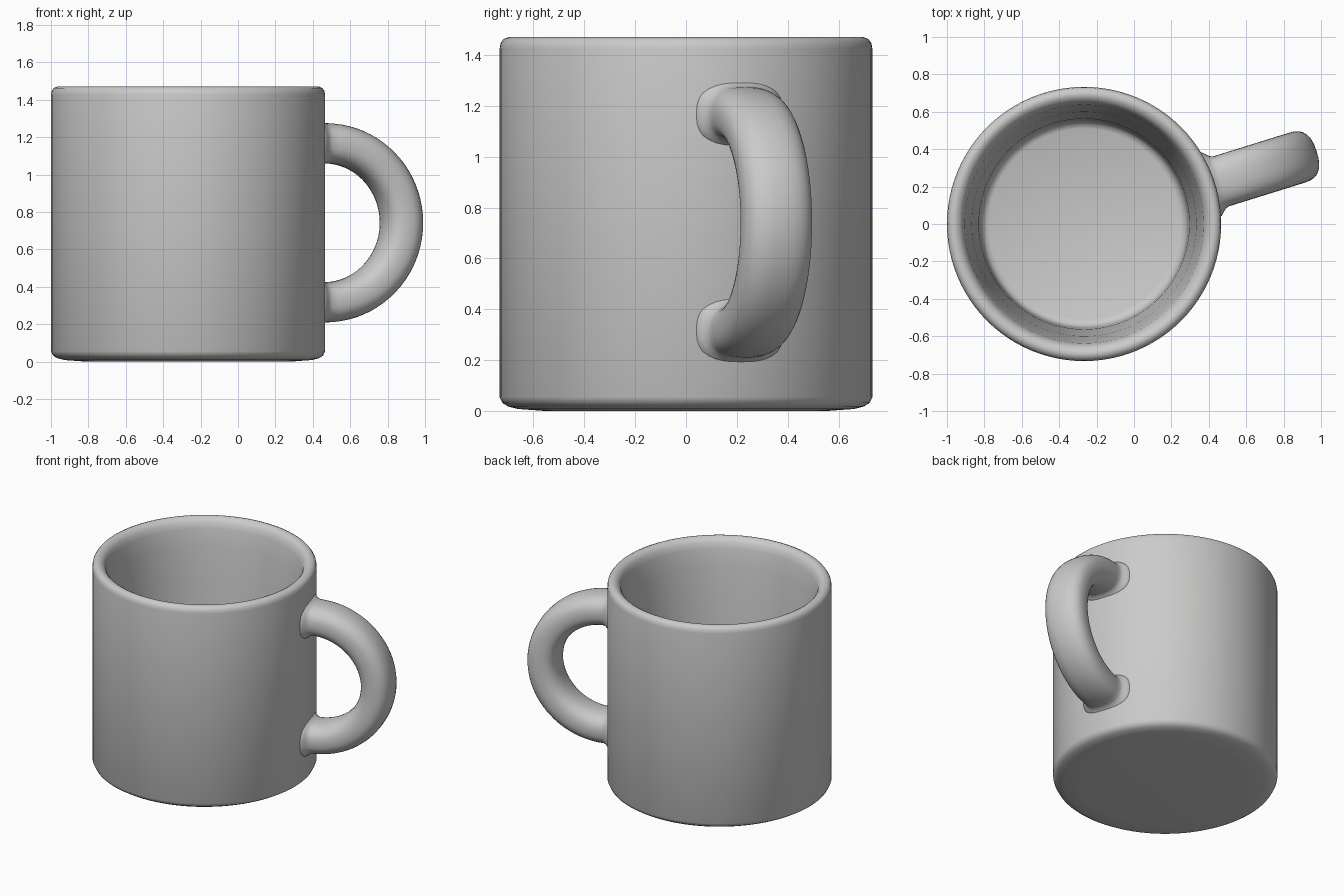
import bpy, bmesh, math
from mathutils import Vector

if "Cube" in bpy.data.objects:
    bpy.data.objects.remove(bpy.data.objects["Cube"])

CX = -0.267                    # cup axis
ANGLE = math.radians(17.3)     # handle direction around the cup

clay = bpy.data.materials.new("grey_ceramic")
clay.diffuse_color = (0.6, 0.595, 0.59, 1)
clay.use_nodes = True
clay.node_tree.nodes["Principled BSDF"].inputs["Base Color"].default_value = clay.diffuse_color


def finish(name, bm, angle):
    bmesh.ops.recalc_face_normals(bm, faces=bm.faces)
    me = bpy.data.meshes.new(name)
    bm.to_mesh(me)
    bm.free()
    ob = bpy.data.objects.new(name, me)
    bpy.context.collection.objects.link(ob)
    me.materials.append(clay)
    bpy.context.view_layer.objects.active = ob
    ob.select_set(True)
    bpy.ops.object.shade_smooth_by_angle(angle=math.radians(angle))
    ob.select_set(False)
    return ob


def skin(bm, rings):
    # bridge consecutive closed rings of points and cap both ends
    rows = [[bm.verts.new(p) for p in r] for r in rings]
    n = len(rows[0])
    for a, b in zip(rows, rows[1:]):
        for i in range(n):
            j = (i + 1) % n
            bm.faces.new((a[i], a[j], b[j], b[i]))
    bm.faces.new(rows[0])
    bm.faces.new(rows[-1])


# cup: lathe profile from the underside, over the rim, down to the inner floor
profile = [(0.55, 0.0), (0.66, 0.008), (0.70, 0.018), (0.722, 0.032), (0.733, 0.055),
           (0.733, 1.425), (0.729, 1.447), (0.718, 1.462), (0.70, 1.47), (0.683, 1.468),
           (0.665, 1.458), (0.65, 1.44), (0.638, 1.40), (0.622, 1.28), (0.60, 1.05),
           (0.58, 0.75), (0.563, 0.45), (0.555, 0.22), (0.55, 0.17), (0.535, 0.145),
           (0.51, 0.135)]
SEG = 96
bm = bmesh.new()
skin(bm, [[Vector((CX + r * math.cos(2 * math.pi * i / SEG),
                   r * math.sin(2 * math.pi * i / SEG), z)) for i in range(SEG)]
          for r, z in profile])
finish("cup", bm, 60)

# handle: rounded section swept round a half ellipse, flared where it meets the wall
radial = Vector((math.cos(ANGLE), math.sin(ANGLE), 0))
side = Vector((-math.sin(ANGLE), math.cos(ANGLE), 0))
D0, RD, RZ, ZC = 0.765, 0.43, 0.425, 0.742
flare = [(0.69, 1.32), (0.715, 1.27), (0.732, 1.15), (0.748, 1.05)]
path = [(d, ZC + RZ, 0.0, 1.0, s) for d, s in flare]      # d, z, tangent d, tangent z, scale
STEPS = 40
path = [(d, z, 1.0, 0.0, s) for d, z, _, _, s in path]
for k in range(STEPS + 1):
    t = math.pi / 2 - math.pi * k / STEPS
    path.append((D0 + RD * math.cos(t), ZC + RZ * math.sin(t),
                 RD * math.sin(t), -RZ * math.cos(t), 1.0))
path += [(d, ZC - RZ, -1.0, 0.0, s) for d, s in reversed(flare)]


def power(v, e=0.8):
    return math.copysign(abs(v) ** e, v)


rings = []
for d, z, td, tz, s in path:
    centre = Vector((CX, 0, 0)) + radial * d + Vector((0, 0, z))
    normal = (radial * -tz + Vector((0, 0, td))).normalized()
    rings.append([centre + side * (0.14 * s * power(math.cos(a)))
                  + normal * (0.108 * s * power(math.sin(a)))
                  for a in (2 * math.pi * i / 32 for i in range(32))])
bm = bmesh.new()
skin(bm, rings)
finish("handle", bm, 60)
